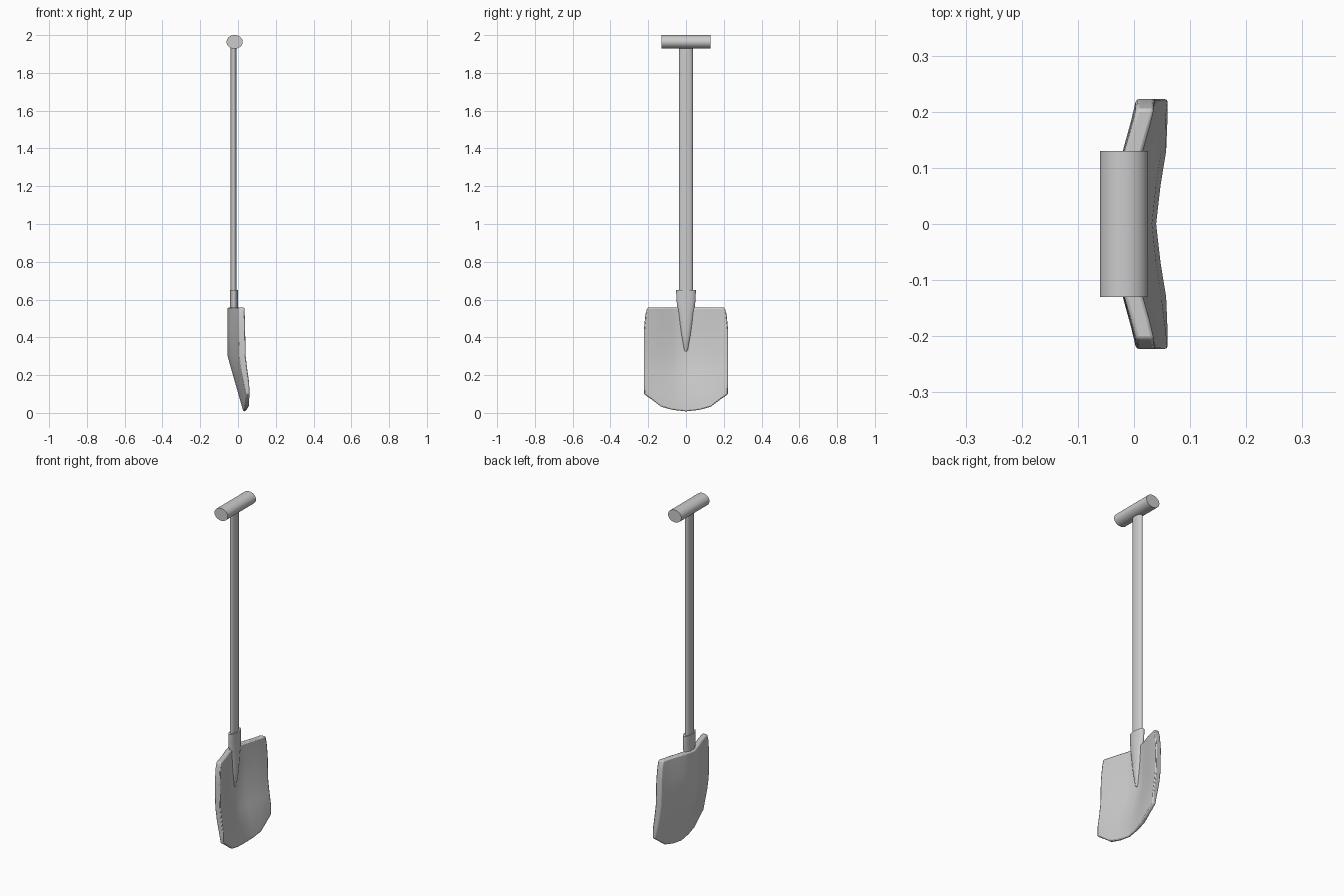
import bpy, bmesh, math

if "Cube" in bpy.data.objects:
    bpy.data.objects.remove(bpy.data.objects["Cube"])


def finish(name, bm, angle=35):
    bmesh.ops.recalc_face_normals(bm, faces=bm.faces)
    me = bpy.data.meshes.new(name)
    bm.to_mesh(me)
    bm.free()
    ob = bpy.data.objects.new(name, me)
    bpy.context.collection.objects.link(ob)
    bpy.ops.object.select_all(action='DESELECT')
    ob.select_set(True)
    bpy.context.view_layer.objects.active = ob
    bpy.ops.object.shade_smooth_by_angle(angle=math.radians(angle))
    return ob


def elliptic_loft(name, rings, axis='Z', n=32):
    """rings: (position along axis, centre x, centre other, radius x, radius other)"""
    bm = bmesh.new()
    loops = []
    for p, cx, co, rx, ro in rings:
        loop = []
        for i in range(n):
            a = 2 * math.pi * i / n
            x, o = cx + rx * math.cos(a), co + ro * math.sin(a)
            loop.append(bm.verts.new((x, o, p) if axis == 'Z' else (x, p, o)))
        loops.append(loop)
    for a, b in zip(loops, loops[1:]):
        for i in range(n):
            j = (i + 1) % n
            bm.faces.new((a[i], a[j], b[j], b[i]))
    bm.faces.new(loops[0])
    bm.faces.new(loops[-1])
    return finish(name, bm)


# Grip across the top
elliptic_loft("grip", [(-0.13, -0.018, 1.964, 0.043, 0.036),
                       (0.13, -0.018, 1.964, 0.043, 0.036)], axis='Y')

# Flattened shaft
elliptic_loft("shaft", [(0.56, -0.023, 0, 0.016, 0.036),
                        (1.96, -0.023, 0, 0.016, 0.036)])

# Socket tapering to a point on the blade
elliptic_loft("socket", [(0.325, -0.022, 0, 0.006, 0.005),
                         (0.335, -0.022, 0, 0.011, 0.011),
                         (0.42, -0.021, 0, 0.019, 0.026),
                         (0.55, -0.021, 0, 0.021, 0.045),
                         (0.60, -0.021, 0, 0.021, 0.051),
                         (0.65, -0.021, 0, 0.021, 0.052)])

# Dished blade: columns (y, bottom z, dish amount), mirrored across y
half = [(0, 0.008, 0), (0.07, 0.016, 0.27), (0.13, 0.032, 0.6),
        (0.185, 0.073, 0.85), (0.223, 0.10, 1)]
cols = [(-y, z, s) for y, z, s in half[:0:-1]] + half
# rows: (t from bottom to bend, or z above it, back centre, back edge, front centre, front edge, width)
rows = [(0.0, None, 0.028, 0.042, 0.040, 0.070, 1),
        (0.3, None, 0.003, 0.030, 0.032, 0.060, 1),
        (0.65, None, -0.026, 0.016, 0.006, 0.050, 1),
        (1.0, None, -0.055, 0.007, -0.019, 0.042, 1),
        (0, 0.44, -0.056, 0.004, -0.021, 0.039, 1),
        (0, 0.52, -0.056, 0.004, -0.021, 0.037, 0.965),
        (0, 0.557, -0.056, 0.004, -0.021, 0.036, 0.92)]

bm = bmesh.new()
back, front = [], []
for t, z_abs, bc, be, fc, fe, w in rows:
    rb, rf = [], []
    for y, zb, s in cols:
        z = zb + (0.3 - zb) * t if z_abs is None else z_abs
        rb.append(bm.verts.new((bc + (be - bc) * s, y * w, z)))
        rf.append(bm.verts.new((min(0.06, fc + (fe - fc) * s), y * w, z)))
    back.append(rb)
    front.append(rf)
nr, nc = len(rows), len(cols)
for g in (back, front):
    for r in range(nr - 1):
        for c in range(nc - 1):
            bm.faces.new((g[r][c], g[r][c + 1], g[r + 1][c + 1], g[r + 1][c]))
# rim
for r in (0, nr - 1):
    for c in range(nc - 1):
        bm.faces.new((back[r][c], back[r][c + 1], front[r][c + 1], front[r][c]))
for c in (0, nc - 1):
    for r in range(nr - 1):
        bm.faces.new((back[r][c], back[r + 1][c], front[r + 1][c], front[r][c]))
blade = finish("blade", bm, 40)
bev = blade.modifiers.new("soft_rim", 'BEVEL')
bev.width = 0.006
bev.segments = 2
bev.limit_method = 'ANGLE'
bev.angle_limit = math.radians(50)
